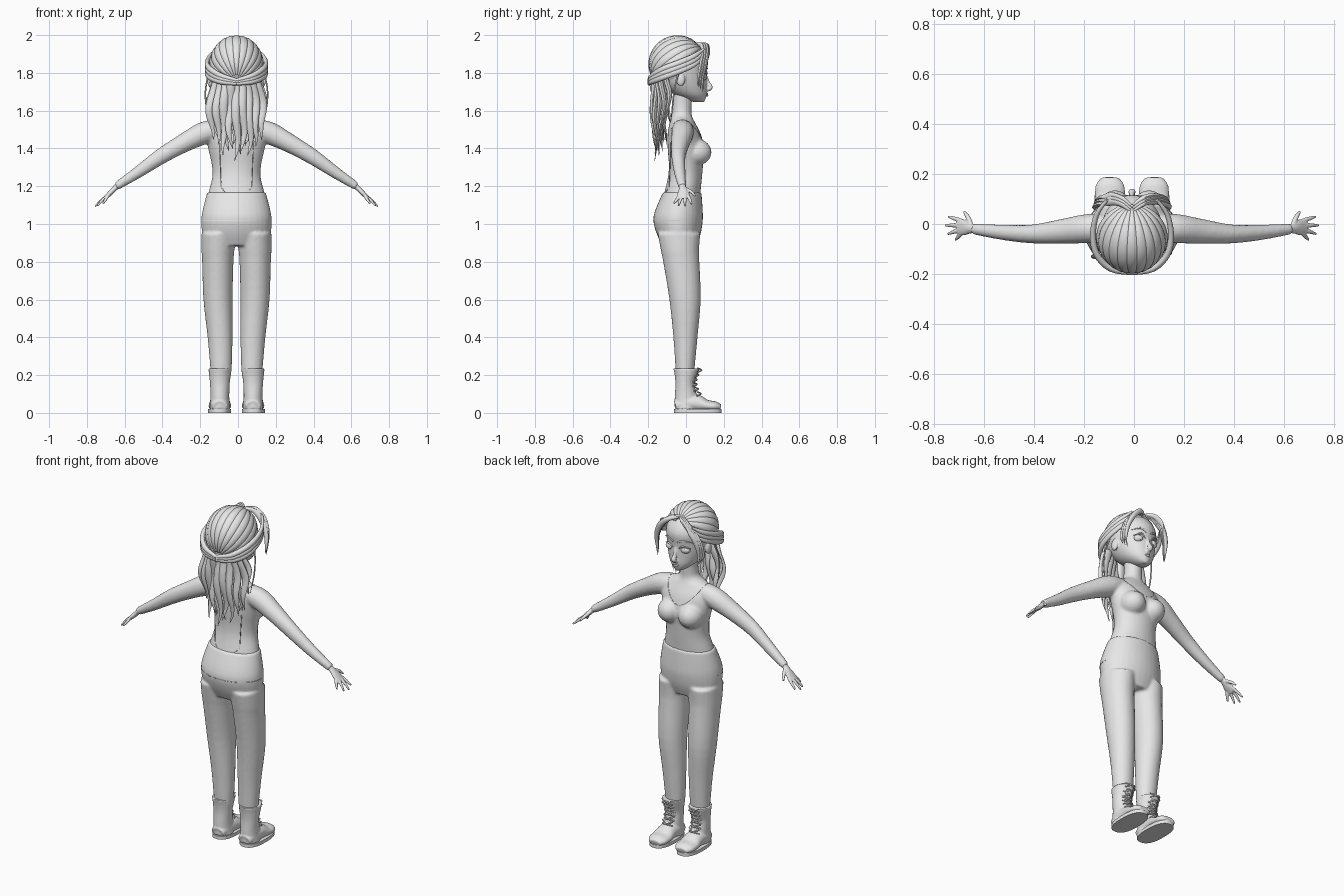
import bpy, bmesh, math, random
from mathutils import Vector, Matrix
from mathutils.bvhtree import BVHTree

random.seed(4)
if "Cube" in bpy.data.objects:
    bpy.data.objects.remove(bpy.data.objects["Cube"])

grey = bpy.data.materials.new("plain_grey")
grey.use_nodes = True
grey.diffuse_color = (0.8, 0.8, 0.8, 1)
grey.node_tree.nodes["Principled BSDF"].inputs["Base Color"].default_value = (0.8, 0.8, 0.8, 1)
made = []
X, Y, Z = Vector((1, 0, 0)), Vector((0, 1, 0)), Vector((0, 0, 1))
SIDES = ((1, "left"), (-1, "right"))


def finish(name, bm, voxel=0, smooth=4):
    """Turn a bmesh into an object, optionally fused into one skin."""
    bmesh.ops.recalc_face_normals(bm, faces=bm.faces)
    me = bpy.data.meshes.new(name)
    bm.to_mesh(me)
    bm.free()
    me.materials.append(grey)
    ob = bpy.data.objects.new(name, me)
    ob.location.x = -0.008
    bpy.context.scene.collection.objects.link(ob)
    if voxel:
        rm = ob.modifiers.new("fuse", "REMESH")
        rm.mode, rm.voxel_size, rm.use_smooth_shade = "VOXEL", voxel, True
        sm = ob.modifiers.new("soften", "SMOOTH")
        sm.iterations, sm.factor = smooth, 0.5
    made.append(ob)
    return ob


def spline(pts, sub):
    """Catmull-Rom through points that carry position and two radii."""
    out = []
    for i in range(len(pts) - 1):
        p = [pts[max(0, min(len(pts) - 1, i + k))] for k in (-1, 0, 1, 2)]
        for j in range(sub):
            t = j / sub
            out.append([0.5 * (2 * b + (c - a) * t + (2 * a - 5 * b + 4 * c - d) * t * t
                               + (3 * b - a - 3 * c + d) * t ** 3) for a, b, c, d in zip(*p)])
    return out + [list(pts[-1])]


def tube(bm, pts, ref=X, level=False, n=16, sub=4, power=2, s=1):
    """Loft of ellipses (x, y, z, radius along ref, other radius)."""
    path = spline([(p[0] * s, *p[1:]) for p in pts], sub)
    pos = [Vector(p[:3]) for p in path]
    rings = []
    for i, p in enumerate(path):
        t = Z if level else (pos[min(i + 1, len(pos) - 1)] - pos[max(i - 1, 0)]).normalized()
        side = (ref - t * ref.dot(t)).normalized()
        other = t.cross(side)
        ring = []
        for k in range(n):
            c, d = math.cos(math.tau * k / n), math.sin(math.tau * k / n)
            c, d = (math.copysign(abs(v) ** (2 / power), v) for v in (c, d))
            ring.append(bm.verts.new(pos[i] + side * c * max(p[3], 5e-4) + other * d * max(p[4], 5e-4)))
        rings.append(ring)
    for r, q in zip(rings, rings[1:]):
        for k in range(n):
            bm.faces.new((r[k], r[(k + 1) % n], q[(k + 1) % n], q[k]))
    bm.faces.new(rings[0])
    bm.faces.new(rings[-1])


def ball(bm, centre, radii, seg=24):
    bmesh.ops.create_uvsphere(bm, u_segments=seg, v_segments=seg // 2, radius=1,
                              matrix=Matrix.Translation(centre) @ Matrix.Diagonal((*radii, 1)))


def seam(name, target, rays):
    """Thin raised line where the rays meet the target surface."""
    bpy.context.view_layer.update()
    tree = BVHTree.FromObject(target, bpy.context.evaluated_depsgraph_get())
    hits = [tree.ray_cast(Vector(o), Vector(d))[0] for o, d in rays]
    bm = bmesh.new()
    tube(bm, [(*h, 0.002, 0.002) for h in hits if h], ref=Vector((0.3, 0.2, 0.9)), n=6, sub=1)
    finish(name, bm)


# Upper body: torso, neck, bust and sleeves fused
bm = bmesh.new()
tube(bm, [(0, -.027, 1.11, .15, .1), (0, -.02, 1.16, .149, .096), (0, -.005, 1.25, .128, .09),
          (0, 0, 1.32, .132, .091), (0, 0, 1.4, .15, .097), (0, -.01, 1.48, .16, .087),
          (0, -.02, 1.54, .12, .066), (0, -.022, 1.575, .062, .053), (0, -.02, 1.62, .049, .05),
          (0, -.015, 1.7, .05, .05)], level=True, n=32)
for s, _ in SIDES:
    ball(bm, (s * .068, .056, 1.38), (.07, .08, .07))
    tube(bm, [(.08, -.02, 1.505, .055, .05), (.17, -.018, 1.483, .059, .06), (.28, -.03, 1.428, .05, .05),
              (.4, -.04, 1.358, .038, .042), (.52, -.033, 1.275, .031, .032),
              (.635, -.02, 1.2, .022, .022)], ref=Y, s=s)
upper = finish("upper_body", bm, 0.008, 6)

# Trousers: hips and legs fused
bm = bmesh.new()
tube(bm, [(0, -.035, .885, .15, .09), (0, -.039, .95, .18, .117), (0, -.042, 1.02, .186, .131),
          (0, -.036, 1.08, .178, .124), (0, -.02, 1.168, .155, .102)], level=True, n=32)
for s, _ in SIDES:
    tube(bm, [(.095, -.037, .95, .09, .113), (.098, -.032, .86, .087, .101), (.099, -.025, .8, .083, .096),
              (.098, -.005, .6, .077, .083), (.087, -.003, .4, .066, .064), (.082, -.005, .24, .057, .051),
              (.084, -.005, .17, .05, .046)], level=True, n=24, s=s)
trousers = finish("trousers", bm, 0.008, 4)

# Neckline and back yoke seams
ring = [math.tau * k / 40 for k in range(41)]
seam("neckline_seam", upper, [((.115 * math.cos(a), -.015 + .105 * math.sin(a), 1.6), -Z) for a in ring])
half = [math.pi * (1 + k / 24) for k in range(25)]
seam("yoke_seam", trousers, [((math.cos(a), -.03 + math.sin(a), 1.02), (-math.cos(a), -math.sin(a), 0))
                             for a in half])

# Hands with four fingers and a thumb
tips = [(.735, .03, 1.105), (.748, -.006, 1.092), (.737, -.04, 1.095), (.707, -.064, 1.108)]
for s, label in SIDES:
    bm = bmesh.new()
    tube(bm, [(.62, -.02, 1.21, .018, .016), (.645, -.018, 1.188, .02, .014), (.67, -.014, 1.162, .032, .013),
              (.695, -.012, 1.138, .03, .01)], ref=Y, s=s)
    for k, (x, y, z) in enumerate(tips):
        tube(bm, [(.68, .012 - .016 * k, 1.15, .009, .009), ((.68 + x) / 2, (y + .012 - .016 * k) / 2, 1.128, .009, .008),
                  (x, y, z, .005, .005)], ref=Y, n=10, s=s)
    tube(bm, [(.645, 0, 1.185, .01, .01), (.657, .028, 1.17, .01, .009), (.672, .05, 1.148, .005, .005)], ref=X, n=10, s=s)
    finish(label + "_hand", bm, 0.004, 2)

# Boots: shaft and foot fused, with sole, collar and crossed laces
for s, label in SIDES:
    bm = bmesh.new()
    tube(bm, [(.088, 0, .02, .055, .06), (.088, 0, .08, .05, .06), (.088, -.005, .15, .052, .051),
              (.088, 0, .2, .057, .06), (.088, .003, .235, .061, .07)], level=True, n=24, s=s)
    tube(bm, [(.088, -.055, .035, .04, .03), (.088, 0, .05, .053, .045), (.088, .06, .05, .055, .046),
              (.088, .11, .038, .06, .031), (.088, .155, .034, .057, .027), (.088, .184, .028, .036, .016)],
         ref=X, n=20, s=s)
    finish(label + "_boot", bm, 0.005, 3)
    bm = bmesh.new()
    tube(bm, [(.09, .063, z, .062, .126) for z in (0, .02)], level=True, n=36, sub=1, power=2.5, s=s)
    finish(label + "_sole", bm)
    bm = bmesh.new()
    for k in range(6):
        z = .09 + .025 * k
        y = .054 + 6 * (z - .15) ** 2
        for e in (1, -1):
            tube(bm, [(.088 + e * .034, y - .018, z, .004, .004), (.088, y + .003, z + .011, .004, .004),
                      (.088 - e * .034, y - .018, z + .022, .004, .004)], ref=Z, n=8, s=s)
    finish(label + "_laces", bm)

# Head with nose, lips and ears
bm = bmesh.new()
tube(bm, [(0, .07, 1.645, .018, .025), (0, .05, 1.66, .045, .053), (0, .02, 1.69, .078, .09),
          (0, -.01, 1.74, .105, .12), (0, -.025, 1.8, .12, .135), (0, -.03, 1.87, .122, .145),
          (0, -.035, 1.93, .1, .115), (0, -.04, 1.97, .05, .06)], level=True, n=32)
tube(bm, [(0, .105, 1.785, .007, .007), (0, .118, 1.745, .01, .011), (0, .13, 1.722, .015, .012),
          (0, .112, 1.708, .012, .008)], ref=X)
for s, _ in SIDES:
    ball(bm, (s * .122, -.028, 1.765), (.013, .023, .035))
finish("head", bm, 0.005, 2)
bm = bmesh.new()
for z, r in ((1.69, .005), (1.681, .006)):
    tube(bm, [(-.027, .097, 1.686, .001, .001), (0, .112, z, r, r), (.027, .097, 1.686, .001, .001)], ref=Z)
finish("lips", bm)

# Eyes with lids and brows
for s, label in SIDES:
    bm = bmesh.new()
    ball(bm, (s * .048, .087, 1.78), (.03, .021, .022))
    ball(bm, (s * .046, .104, 1.78), (.013, .006, .014), 16)
    finish(label + "_eye", bm)
    bm = bmesh.new()
    tube(bm, [(.018, .106, 1.785, .003, .003), (.045, .109, 1.804, .005, .005), (.084, .083, 1.79, .002, .002)], ref=Z, s=s)
    tube(bm, [(.015, .113, 1.822, .004, .003), (.05, .106, 1.838, .005, .003), (.09, .076, 1.825, .001, .002)], ref=Z, s=s)
    finish(label + "_lid_and_brow", bm)

# Hair cap: locks combed from the hairline to the back of the head
C = Vector((0, -.045, 1.845))
along, up = Vector((0, .83, .56)), Vector((0, -.56, .83))
bm = bmesh.new()
ball(bm, C, (.13, .137, .137), 32)
for k in range(11):
    th = math.radians(-80 + 16 * k)
    across = X * .93 * math.sin(th) + up * math.cos(th)
    lock = []
    for j in range(9):
        phi = math.radians(8 + 20 * j)
        p = C + .143 * (along * math.cos(phi) + across * math.sin(phi))
        lock.append((*p, .004 + .021 * math.sin(phi), .011))
    tube(bm, lock, ref=X * math.cos(th) - up * math.sin(th), n=12)
finish("hair_cap", bm)

# Swept side bands, fringe locks and loose strands
for s, label in SIDES:
    bm = bmesh.new()
    for k in range(3):
        dz = .022 * (k - 1)
        tube(bm, [(.1, .095, 1.905 + dz, .006, .006), (.14, .04, 1.865 + dz, .014, .01),
                  (.156, -.04, 1.83 + dz, .016, .012), (.142, -.12, 1.8 + dz, .016, .013),
                  (.085, -.178, 1.77 + dz * .7, .015, .013), (.0, -.195, 1.752 + dz * .4, .01, .01)],
             ref=Z, n=12, s=s)
    finish(label + "_hair_band", bm)
    bm = bmesh.new()
    for k in range(3):
        d = .012 * k
        tube(bm, [(.004, .075 - d, 1.955, .005, .006), (.05, .107 - d, 1.945, .014, .01),
                  (.1, .112 - d, 1.9, .016, .01), (.132 + d / 3, .1 - d, 1.83, .014, .009),
                  (.138 + d / 2, .088 - d, 1.76, .008, .006), (.13 + d / 2, .09 - d, 1.7 + d, .001, .001)],
             ref=Vector((.6, .2, .7)), n=10, s=s)
    finish(label + "_fringe", bm)
    bm = bmesh.new()
    tube(bm, [(.145, -.04, 1.8, .005, .005), (.163, -.06, 1.72, .004, .004), (.162, -.07, 1.64, .004, .004),
              (.145, -.08, 1.54, .001, .001)], n=8, s=s)
    finish(label + "_loose_strand", bm)

# Long wavy back hair in two layers
for layer, label in ((0, "outer"), (1, "inner")):
    bm = bmesh.new()
    count = 9 - layer
    for i in range(count):
        u = 2 * i / (count - 1) - 1
        end = 1.335 + .11 * u * u + .03 * layer + random.uniform(0, .06) * (i % 2)
        phase = random.uniform(0, 6)
        lock = []
        for j in range(9):
            t = j / 8
            x = u * (.1 + .04 * math.sin(2.6 * t)) + .012 * t * math.sin(9 * t + phase)
            y = -.178 + .03 * layer + .05 * u * u + .008 * math.sin(8 * t + phase) + .012 * t
            lock.append((x, y, 1.765 - (1.765 - end) * t, .001 + .023 * (1 - t ** 3), .001 + .013 * (1 - t ** 2)))
        tube(bm, lock, n=10)
    finish(label + "_back_hair", bm)

for ob in bpy.context.view_layer.objects:
    ob.select_set(ob in made)
bpy.context.view_layer.objects.active = made[0]
bpy.ops.object.shade_smooth_by_angle(angle=math.radians(45))
